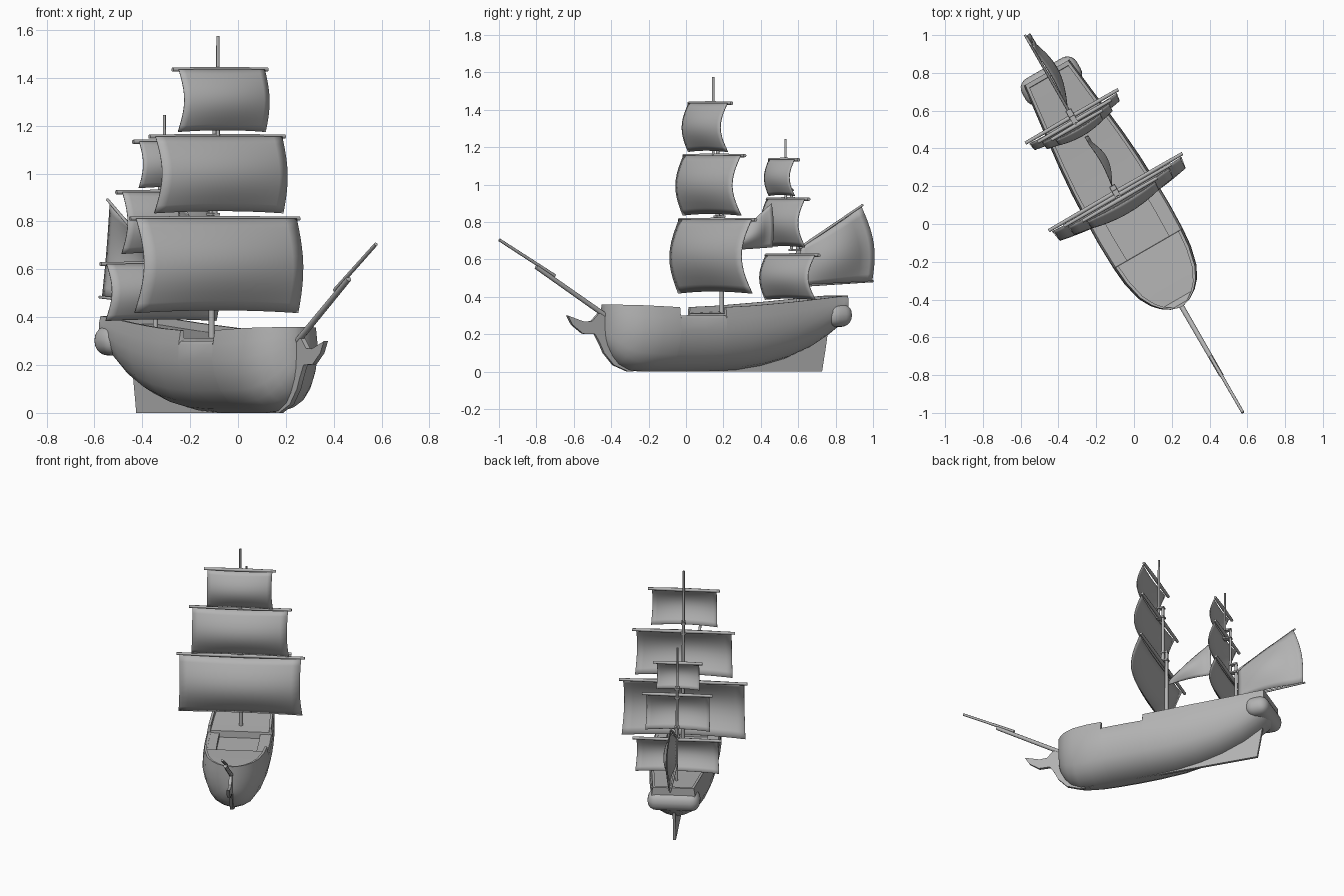
import bpy, bmesh, math
from mathutils import Vector

if "Cube" in bpy.data.objects:
    bpy.data.objects.remove(bpy.data.objects["Cube"])

# Ship frame: s forward, v sideways, z up; the ship is turned 30 degrees
C, S = math.cos(math.radians(30)), math.sin(math.radians(30))

def P(s, v, z):
    return Vector((S * s + C * v, -C * s + S * v, z))

grey = bpy.data.materials.new("plain_grey")
grey.diffuse_color = (0.45, 0.45, 0.45, 1)
grey.use_nodes = True
grey.node_tree.nodes["Principled BSDF"].inputs["Base Color"].default_value = grey.diffuse_color

def finish(name, bm, angle=40):
    bmesh.ops.remove_doubles(bm, verts=bm.verts, dist=1e-5)
    bmesh.ops.recalc_face_normals(bm, faces=bm.faces)
    me = bpy.data.meshes.new(name)
    bm.to_mesh(me)
    bm.free()
    me.materials.append(grey)
    ob = bpy.data.objects.new(name, me)
    bpy.context.collection.objects.link(ob)
    bpy.ops.object.select_all(action='DESELECT')
    bpy.context.view_layer.objects.active = ob
    ob.select_set(True)
    bpy.ops.object.shade_smooth_by_angle(angle=math.radians(angle))
    return ob

def spar(name, a, b, r0, r1=None, n=10):
    """Round tapered pole between two ship-frame points."""
    r1 = r1 or r0
    a, b = P(*a), P(*b)
    d = (b - a).normalized()
    q = d.to_track_quat('Z', 'Y')
    bm = bmesh.new()
    rings = []
    for c, r in ((a, r0), (b, r1)):
        rings.append([bm.verts.new(c + q @ Vector((r * math.cos(t), r * math.sin(t), 0)))
                      for t in (2 * math.pi * i / n for i in range(n))])
        bm.faces.new(rings[-1])
    for i in range(n):
        j = (i + 1) % n
        bm.faces.new((rings[0][i], rings[0][j], rings[1][j], rings[1][i]))
    return finish(name, bm)

def plate(name, outline, t):
    """Flat centre-line plate from an (s, z) outline."""
    bm = bmesh.new()
    l = [bm.verts.new(P(s, -t, z)) for s, z in outline]
    r = [bm.verts.new(P(s, t, z)) for s, z in outline]
    bm.faces.new(l)
    bm.faces.new(r)
    for i in range(len(l)):
        j = (i + 1) % len(l)
        bm.faces.new((l[i], l[j], r[j], r[i]))
    return finish(name, bm)

def block(name, c, size, bevel=0.0):
    bm = bmesh.new()
    bmesh.ops.create_cube(bm, size=1)
    for v in bm.verts:
        v.co = Vector((v.co.x * size[0], v.co.y * size[1], v.co.z * size[2]))
    if bevel:
        bmesh.ops.bevel(bm, geom=bm.edges[:], offset=bevel, segments=5, profile=0.5, affect='EDGES')
    for v in bm.verts:
        v.co = P(c[0] + v.co.x, c[1] + v.co.y, c[2] + v.co.z)
    return finish(name, bm)

def cloth(name, f, nu=14, nv=10):
    """Sail sheet from f(p, q), p and q in 0..1."""
    bm = bmesh.new()
    g = [[bm.verts.new(P(*f(i / nu, j / nv))) for j in range(nv + 1)] for i in range(nu + 1)]
    for i in range(nu):
        for j in range(nv):
            bm.faces.new((g[i][j], g[i + 1][j], g[i + 1][j + 1], g[i][j + 1]))
    ob = finish(name, bm)
    m = ob.modifiers.new("thickness", 'SOLIDIFY')
    m.thickness = 0.005
    m.offset = 0
    return ob

# Hull stations: s, half width, keel z, rail z
stations = [(.505, .012, .19, .36), (.49, .06, .14, .36), (.46, .105, .085, .358),
            (.42, .142, .04, .357), (.355, .178, .008, .355), (.25, .203, 0, .35),
            (.151, .212, 0, .345), (.149, .212, 0, .345), (0, .216, 0, .343),
            (-.129, .214, .002, .345), (-.131, .214, .002, .345), (-.3, .207, .01, .353),
            (-.45, .195, .032, .364), (-.6, .178, .07, .376), (-.75, .16, .13, .39),
            (-.85, .148, .19, .4), (-.899, .142, .225, .404), (-.901, .142, .226, .404),
            (-.925, .138, .25, .406)]
section = [(0, 0), (.08, 0), (.36, .045), (.62, .13), (.81, .27), (.94, .46),
           (1, .64), (.985, .83), (.94, 1)]

bm = bmesh.new()
rings = []
for s, w, zb, zt in stations:
    well = -.13 < s < .15                     # waist with open bulwarks
    solid = s > .47 or s < -.9
    top = .3 if well else zt
    deck = .297 if well else (zt if solid else zt - .033)
    floor = .268 if well else deck
    half = [(w * a, min(zb + (zt - zb) * b, top)) for a, b in section]
    inner = max(.94 * w - .016, .3 * w)
    half += [(inner, top), (inner, deck), (.7 * inner, deck), (.7 * inner, floor), (0, floor)]
    ring = half + [(-v, z) for v, z in half[-2:0:-1]]
    rings.append([bm.verts.new(P(s, v, z)) for v, z in ring])
n = len(rings[0])
for a, b in zip(rings, rings[1:]):
    for i in range(n):
        j = (i + 1) % n
        bm.faces.new((a[i], a[j], b[j], b[i]))
bm.faces.new(rings[0])
bm.faces.new(rings[-1])
finish("hull", bm)

# Stern gallery, keel with rudder, stem with beakhead
block("stern_gallery", (-.875, 0, .302), (.155, .335, .125), .058)
plate("keel_and_rudder", [(.3, 0), (-.835, 0), (-.86, .14), (-.88, .27), (-.75, .17),
                          (-.6, .1), (-.3, .03), (.3, .02)], .009)
plate("beakhead", [(.735, .3), (.635, .268), (.585, .27), (.545, .31), (.48, .315), (.46, .12),
                   (.33, .03), (.33, 0), (.36, 0), (.45, .035), (.51, .1), (.535, .15),
                   (.565, .2), (.64, .203), (.705, .25)], .01)

# Bowsprit and jib boom
spar("bowsprit", (.44, 0, .265), (.925, 0, .56), .014, .012)
spar("jib_boom", (.81, 0, .513), (1.153, 0, .705), .009, .008)

def mast(name, steps):
    """Mast in overlapping lengths, each stepped forward: s, z0, z1, radius."""
    for i, (s, z0, z1, r) in enumerate(steps):
        spar(f"{name}_mast_{i + 1}", (s, 0, z0), (s, 0, z1), r, r * .85)
        if i < len(steps) - 1:
            s2 = steps[i + 1][0]
            block(f"{name}_mast_cap_{i + 1}", ((s + s2) / 2, 0, z1 - .01), (.05, .03, .01))
            block(f"{name}_mast_top_{i + 1}", ((s + s2) / 2, 0, steps[i + 1][1]), (.055, .035, .01))

mast("main", [(-.22, .27, .9, .013), (-.195, .83, 1.23, .011), (-.168, 1.15, 1.575, .008)])
mast("mizzen", [(-.69, .33, .72, .011), (-.652, .65, .98, .009), (-.615, .91, 1.245, .007)])

def square_sail(name, s, z0, z1, hw, bulge):
    """Bellied sail hung from a yard."""
    def f(p, q):
        p = 2 * p - 1
        belly = bulge * math.sin(math.pi * q) + .65 * bulge * (1 - p * p) * (.35 + .65 * math.sin(math.pi * q))
        w = hw * (1 + .02 * (1 - q) - .02 * math.sin(math.pi * q))
        return (s + .014 + belly, w * p, z0 + (z1 - z0) * q + .03 * (z1 - z0) * (1 - p * p) * (1 - q))
    cloth(name + "_sail", f)
    for side in (-1, 1):
        spar(f"{name}_yard_{'left' if side < 0 else 'right'}", (s, 0, z1), (s, side * (hw + .022), z1),
             .012, .009)

square_sail("main_course", -.195, .418, .812, .387, .06)
square_sail("main_topsail", -.175, .835, 1.155, .305, .05)
square_sail("main_topgallant", -.15, 1.175, 1.435, .207, .042)
square_sail("mizzen_course", -.658, .385, .622, .262, .04)
square_sail("mizzen_topsail", -.63, .665, .922, .202, .04)
square_sail("mizzen_topgallant", -.605, .94, 1.133, .135, .03)

def fore_aft_sail(name, corners, belly, roach=0):
    """Sail in the centre plane: front low, front high, back high, back low."""
    a, b, c, d = corners
    def f(p, q):
        lo = [a[k] + (d[k] - a[k]) * p for k in (0, 1)]
        hi = [b[k] + (c[k] - b[k]) * p for k in (0, 1)]
        s, z = [lo[k] + (hi[k] - lo[k]) * q for k in (0, 1)]
        bend = math.sin(math.pi * q)
        return (s - roach * p * bend, belly * (.25 + .75 * bend) * math.sin(math.pi * min(p, .85)), z)
    cloth(name, f)

# Spanker with gaff and boom, and the staysail between the masts
fore_aft_sail("spanker", [(-.705, .465), (-.705, .66), (-1.08, .88), (-1.145, .485)], .06, .03)
spar("gaff", (-.7, 0, .66), (-1.092, 0, .892), .008, .006)
spar("boom", (-.7, 0, .46), (-1.156, 0, .484), .008, .006)
fore_aft_sail("staysail", [(-.235, .65), (-.235, .675), (-.525, .9), (-.53, .665)], .05)
